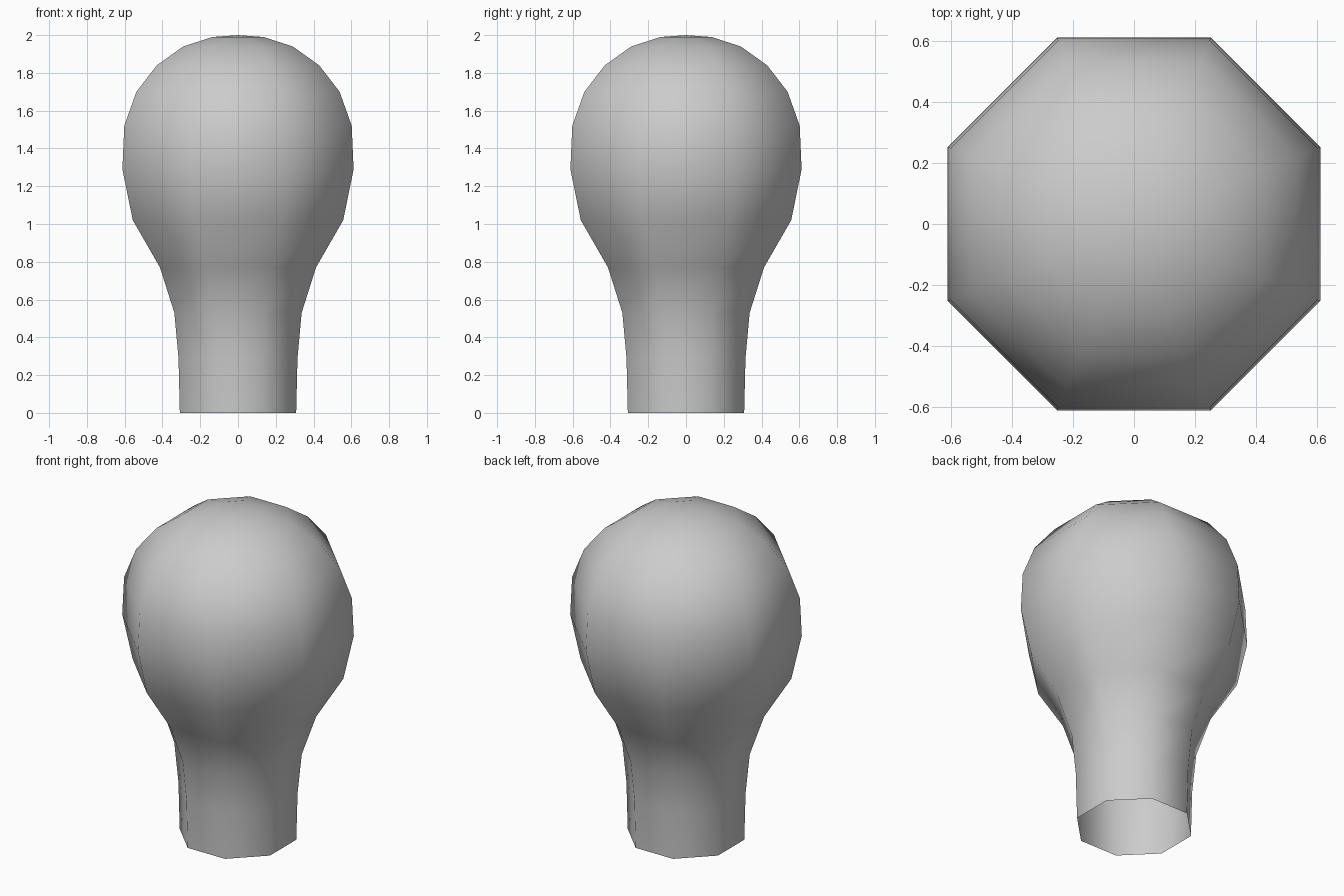
import bpy, bmesh
from math import cos, sin, pi

if "Cube" in bpy.data.objects:
    bpy.data.objects.remove(bpy.data.objects["Cube"])

SIDES = 8
# bulb profile: (distance to flat side, height), open neck up to the crown
PROFILE = [(0.308, 0), (0.315, 0.29), (0.337, 0.53), (0.413, 0.77),
           (0.557, 1.02), (0.612, 1.29), (0.602, 1.52), (0.538, 1.70),
           (0.43, 1.84), (0.29, 1.94), (0.135, 1.99)]

bm = bmesh.new()


def ring(apothem, z):
    r = apothem / cos(pi / SIDES)
    return [bm.verts.new((r * cos((i + 0.5) * 2 * pi / SIDES),
                          r * sin((i + 0.5) * 2 * pi / SIDES), z))
            for i in range(SIDES)]


# glass wall
rings = [ring(a, z) for a, z in PROFILE]
for low, high in zip(rings, rings[1:]):
    for i in range(SIDES):
        j = (i + 1) % SIDES
        bm.faces.new((low[i], low[j], high[j], high[i]))

# crown
tip = bm.verts.new((0, 0, 2))
for i in range(SIDES):
    bm.faces.new((rings[-1][i], rings[-1][(i + 1) % SIDES], tip))

for f in bm.faces:
    f.smooth = True
mesh = bpy.data.meshes.new("bulb_glass")
bm.to_mesh(mesh)
bm.free()
bulb = bpy.data.objects.new("bulb_glass", mesh)
bpy.context.collection.objects.link(bulb)
